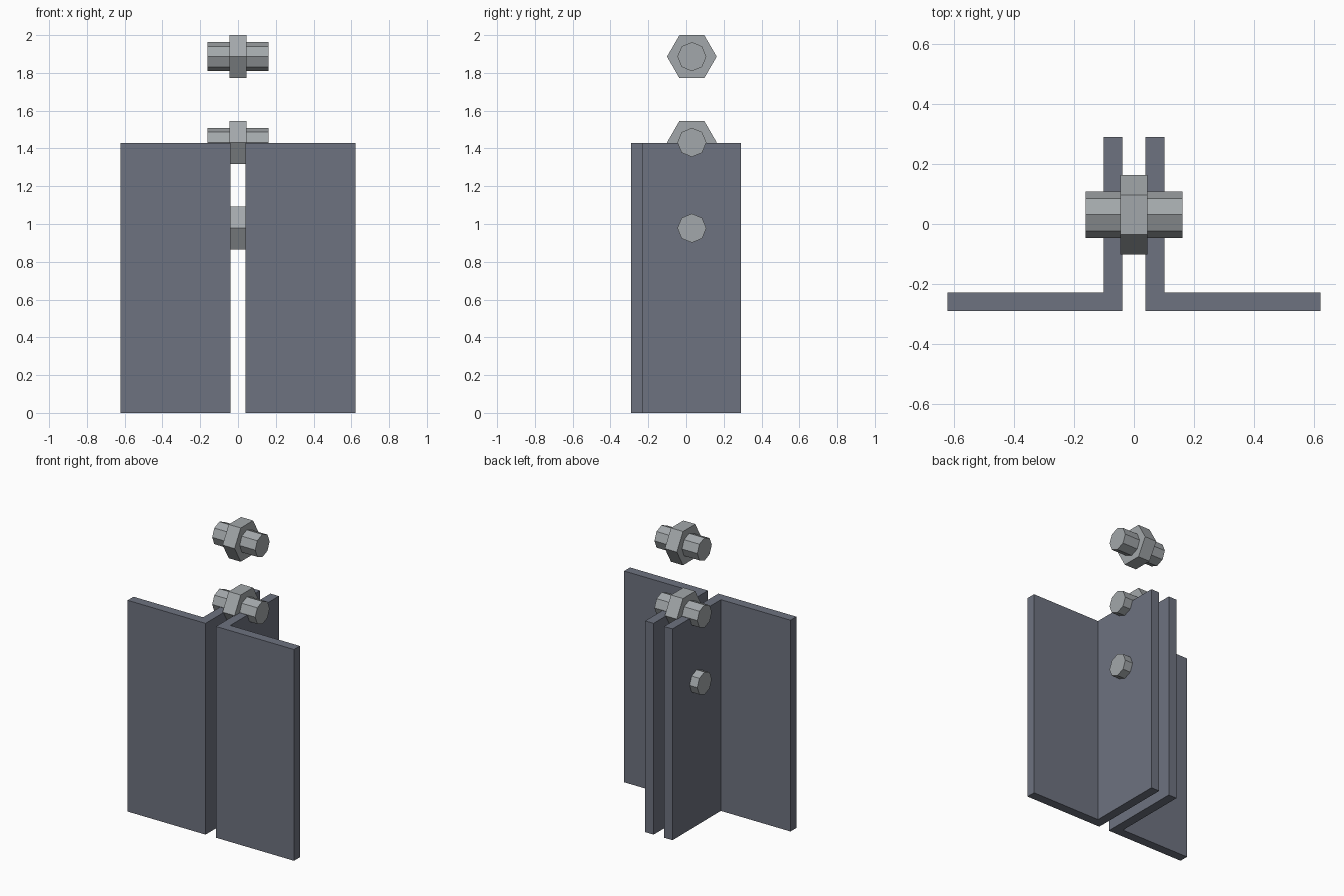
import bpy
import bmesh
from math import cos, sin, tau
from mathutils import Vector

cube = bpy.data.objects.get("Cube")
if cube:
    bpy.data.objects.remove(cube, do_unlink=True)


def make_material(name, rgb):
    mat = bpy.data.materials.new(name)
    mat.use_nodes = True
    color = (*rgb, 1.0)
    mat.diffuse_color = color
    mat.node_tree.nodes["Principled BSDF"].inputs["Base Color"].default_value = color
    return mat


def prism(name, points, direction, mat):
    """Extrude a flat outline along a direction into a closed solid."""
    bm = bmesh.new()
    face = bm.faces.new([bm.verts.new(p) for p in points])
    result = bmesh.ops.extrude_face_region(bm, geom=[face], use_keep_orig=True)
    moved = [g for g in result["geom"] if isinstance(g, bmesh.types.BMVert)]
    bmesh.ops.translate(bm, verts=moved, vec=Vector(direction))
    bmesh.ops.recalc_face_normals(bm, faces=bm.faces)
    mesh = bpy.data.meshes.new(name)
    bm.to_mesh(mesh)
    bm.free()
    mesh.materials.append(mat)
    obj = bpy.data.objects.new(name, mesh)
    bpy.context.collection.objects.link(obj)
    return obj


def rod(name, sides, radius, half_length, y, z, mat):
    """Polygonal rod lying along x."""
    ring = [(-half_length,
             y + radius * cos(tau * i / sides),
             z + radius * sin(tau * i / sides)) for i in range(sides)]
    return prism(name, ring, (2 * half_length, 0, 0), mat)


steel = make_material("dark blue grey steel", (0.155, 0.170, 0.215))
zinc = make_material("light grey zinc", (0.365, 0.390, 0.405))

# Two L-shaped angle plates, back to back with a narrow gap
HEIGHT, THICK = 1.43, 0.063
INNER, OUTER, DEPTH = 0.039, 0.623, 0.291
outline = [
    (INNER, -DEPTH), (OUTER, -DEPTH), (OUTER, THICK - DEPTH),
    (INNER + THICK, THICK - DEPTH), (INNER + THICK, DEPTH), (INNER, DEPTH),
]
for side, sign in (("left", 1), ("right", -1)):
    prism(side + "_angle_plate", [(sign * x, y, 0) for x, y in outline],
          (0, 0, HEIGHT), steel)

# Three bolts, each an eight-sided pin through a hexagonal spacer
BOLT_Y, TOP_Z, SPACING = 0.031, 1.886, 0.454
for i, label in enumerate(("upper", "middle", "lower")):
    z = TOP_Z - i * SPACING
    rod(label + "_bolt_pin", 8, 0.077, 0.161, BOLT_Y, z, zinc)
    rod(label + "_hex_spacer", 6, 0.132, 0.045, BOLT_Y, z, zinc)
